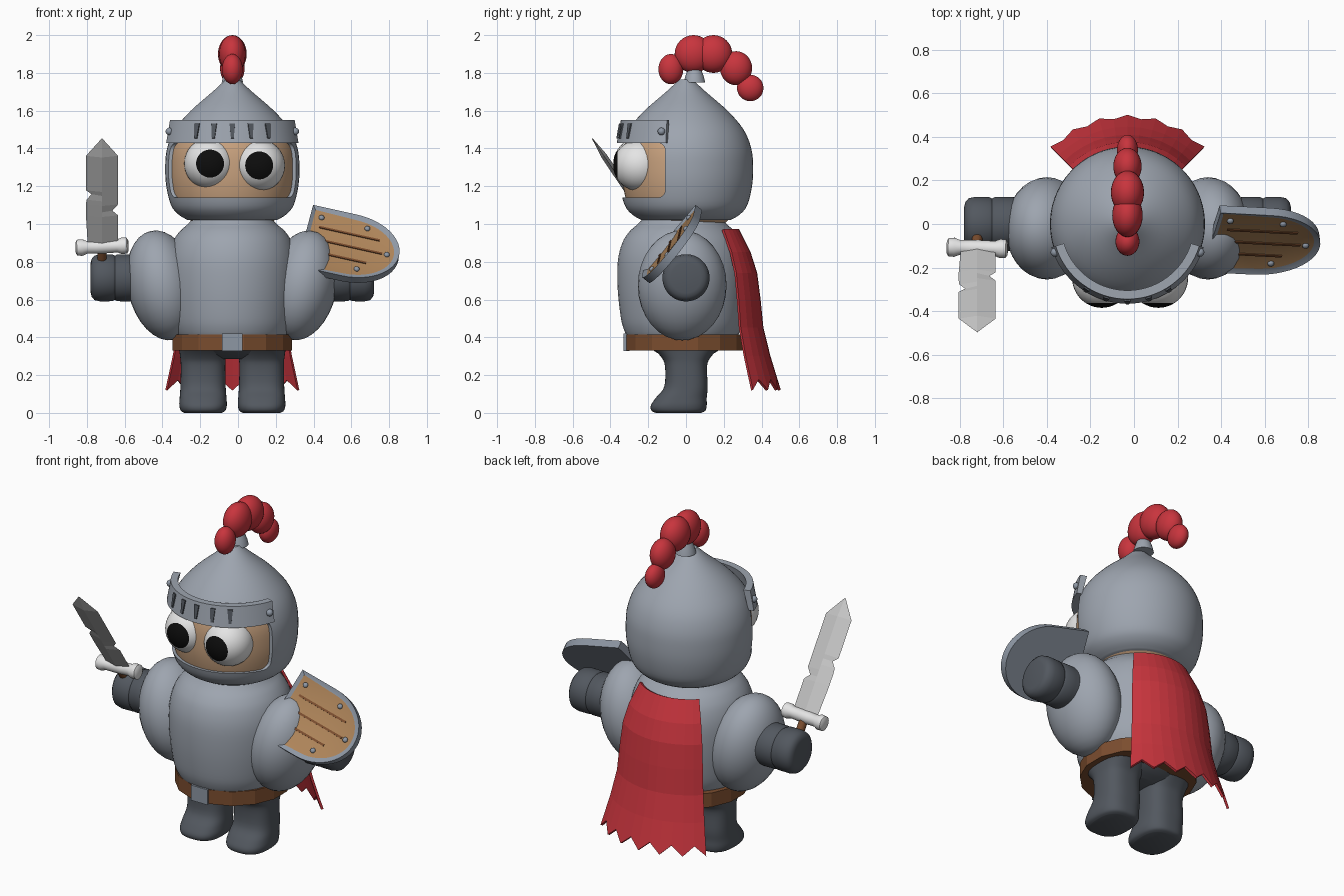
import bpy, bmesh
from math import sin, cos, radians, pi, copysign
from mathutils import Matrix, Vector

if "Cube" in bpy.data.objects:
    bpy.data.objects.remove(bpy.data.objects["Cube"])

X = -0.03  # body axis


def material(name, r, g, b):
    m = bpy.data.materials.new(name)
    m.use_nodes = True
    m.diffuse_color = (r, g, b, 1)
    m.node_tree.nodes["Principled BSDF"].inputs["Base Color"].default_value = (r, g, b, 1)
    return m


ARMOUR = material("armour grey", .34, .375, .43)
STEEL = material("steel trim", .27, .31, .37)
DARK = material("dark grey cloth", .085, .097, .115)
SKIN = material("skin tan", .58, .36, .21)
WOOD = material("light wood", .42, .23, .10)
BROWN = material("brown leather", .20, .075, .028)
RED = material("red", .58, .035, .047)
WHITE = material("off white", .78, .78, .78)
BLADE = material("blade grey", .56, .56, .56)
BLACK = material("black", .004, .004, .004)


def move(x, y, z):
    return Matrix.Translation((x, y, z))


def turn(deg, axis):
    return Matrix.Rotation(radians(deg), 4, axis)


def finish(name, bm, mats, matrix=Matrix(), angle=40):
    bmesh.ops.recalc_face_normals(bm, faces=bm.faces)
    bm.transform(matrix)
    me = bpy.data.meshes.new(name)
    bm.to_mesh(me)
    bm.free()
    for m in mats:
        me.materials.append(m)
    if angle:
        me.shade_smooth()
        me.set_sharp_from_angle(angle=radians(angle))
    ob = bpy.data.objects.new(name, me)
    bpy.context.collection.objects.link(ob)
    return ob


def skin(name, rings, mat, matrix=Matrix(), angle=40, closed=True):
    """Bridge a list of point rings, capping the ends when closed."""
    bm = bmesh.new()
    rows = [[bm.verts.new(p) for p in ring] for ring in rings]
    n = len(rows[0])
    for a, b in zip(rows, rows[1:]):
        for i in range(n if closed else n - 1):
            j = (i + 1) % n
            bm.faces.new((a[i], a[j], b[j], b[i]))
    if closed:
        bm.faces.new(rows[0])
        bm.faces.new(rows[-1])
    return finish(name, bm, [mat], matrix, angle)


def spline(pts, steps=4):
    """Smooth curve through the points."""
    out = []
    for i in range(len(pts) - 1):
        quad = [Vector(pts[max(0, min(len(pts) - 1, i + k))]) for k in (-1, 0, 1, 2)]
        a, b, c, d = quad
        for s in range(steps):
            t = s / steps
            out.append(b + (c - a) * t / 2 + (a - b * 2.5 + c * 2 - d / 2) * t * t
                       + ((b - c) * 1.5 + (d - a) / 2) * t ** 3)
    return out + [Vector(pts[-1])]


def loft(name, rings, mat, matrix=Matrix(), n=48, power=1.0, angle=40):
    """Stack of ovals, each given as height, x radius, y radius, y centre."""
    def bend(v):
        return copysign(abs(v) ** power, v)
    loops = []
    for z, rx, ry, cy in rings:
        arc = [2 * pi * (i + .5) / n for i in range(n)]
        loops.append([(rx * bend(cos(a)), cy + ry * bend(sin(a)), z) for a in arc])
    return skin(name, loops, mat, matrix, angle)


def lathe(name, profile, mat, matrix=Matrix(), **kw):
    return loft(name, [(z, r, r, 0) for z, r in profile], mat, matrix, **kw)


def ball(name, radii, mats, matrix, rings=16, cap=0):
    bm = bmesh.new()
    bmesh.ops.create_uvsphere(bm, u_segments=32, v_segments=rings, radius=1)
    for f in bm.faces:
        if cap and f.calc_center_median().z > cos(cap):
            f.material_index = 1
    return finish(name, bm, mats, matrix @ Matrix.Diagonal((*radii, 1)), 60)


def box(name, size, mat, matrix, taper=1.0):
    bm = bmesh.new()
    bmesh.ops.create_cube(bm, size=1)
    for v in bm.verts:
        if v.co.z < 0:
            v.co.x *= taper
    return finish(name, bm, [mat], matrix @ Matrix.Diagonal((*size, 1)), 0)


# Helmet with a rounded face opening, and the head inside it
axis = move(X, 0, 0)
outline = spline([(1.02, .235), (1.05, .285), (1.1, .325), (1.2, .35), (1.3, .356), (1.4, .346),
                  (1.5, .305), (1.6, .22), (1.7, .105), (1.765, .035)])
helmet = lathe("helmet", outline, ARMOUR, axis, n=64, angle=35)
bm = bmesh.new()
bmesh.ops.create_cube(bm, size=1)
bm.transform(move(X, -.41, 1.285) @ Matrix.Diagonal((1, .6, .29, 1)))
along = [e for e in bm.edges if abs(e.verts[0].co.x - e.verts[1].co.x) > .5]
bmesh.ops.bevel(bm, geom=along, offset=.04, segments=5, profile=.5, affect='EDGES')
cutter = finish("face_cutter", bm, [ARMOUR], angle=0)
cutter.hide_render = True
mod = helmet.modifiers.new("opening", 'BOOLEAN')
mod.operation = 'DIFFERENCE'
mod.object = cutter
bpy.context.view_layer.objects.active = helmet
bpy.ops.object.modifier_apply(modifier=mod.name)
bpy.data.objects.remove(cutter)
helmet.data.set_sharp_from_angle(angle=radians(35))
lathe("head", [(1.008, .21)] + [(z, r * .95) for z, r in outline if z < 1.5], SKIN, axis, n=64)

# Visor band with tapered slots and side rivets
band = []
for i in range(33):
    a = radians(-73 + 146 * i / 32)
    corners = [(.366, 1.43), (.345, 1.55), (.305, 1.55), (.335, 1.43)]
    band.append([(r * sin(a), -r * cos(a), z) for r, z in corners])
skin("visor_band", band, ARMOUR, axis, angle=30)
for a in range(-32, 33, 16):
    box("visor_slot", (.03, .02, .08), DARK,
        axis @ turn(a, 'Z') @ move(0, -.352, 1.492) @ turn(-10, 'X'), taper=.5)
for s in (-1, 1):
    ball("visor_rivet", (.02, .02, .02), [STEEL], move(X + s * .333, -.13, 1.49))

# Eyes with pupils painted on the front cap
for side, x, z in (("right", -.148, 1.32), ("left", .112, 1.31)):
    ball(side + "_eye", (.137, .137, .14), [WHITE, BLACK],
         move(x, -.245, z) @ turn(90, 'X'), rings=22, cap=radians(32.7))

# Plume
lathe("plume_socket", [(1.75, .057), (1.78, .05), (1.82, .035)], ARMOUR, move(X, .045, 0), n=24)
for y, z, rx, ry, rz in ((-.08, 1.82, .055, .066, .08), (.04, 1.9, .07, .1, .1),
                         (.145, 1.9, .076, .1, .1), (.265, 1.825, .065, .085, .09),
                         (.34, 1.72, .048, .07, .07)):
    ball("plume_puff", (rx, ry, rz), [RED], move(X, y, z))

# Torso, belt and buckle
lathe("torso", spline([(.395, .285), (.43, .305), (.5, .325), (.65, .342), (.8, .342), (.9, .318),
                       (.96, .28), (1.0, .235), (1.04, .2)]), ARMOUR, move(X, -.02, 0))
lathe("belt", [(.33, .322), (.415, .322)], BROWN, axis, n=16, angle=0)
box("buckle", (.11, .03, .092), STEEL, move(X, -.315, .373))

# Hips and legs
loft("hips", spline([(.285, .16, .08, 0), (.31, .23, .14, 0), (.35, .27, .2, 0)]), DARK, axis)
leg = spline([(0, .1, .12, -.04), (.012, .118, .143, -.04), (.04, .126, .148, -.038),
              (.08, .124, .135, -.025), (.14, .12, .115, 0), (.25, .118, .112, 0),
              (.3, .122, .135, 0), (.35, .13, .185, 0)])
# Shoulders and arms, mirrored
for s, side in ((-1, "right"), (1, "left")):
    loft(side + "_leg", leg, DARK, move(X + s * .155, 0, 0), power=.75)
    ball(side + "_shoulder", (.185, .235, .295), [ARMOUR],
         move(X + s * .37, -.02, .675) @ turn(s * 12, 'Y'))
    lathe(side + "_arm", [(.4, .115), (.55, .125), (.61, .124), (.622, .117), (.635, .124),
                          (.7, .125), (.73, .118), (.745, .1), (.75, .08)], DARK,
          move(X, 0, .715) @ turn(s * 90, 'Y'), angle=50)

# Cape with a toothed hem
rows = [(.97, .275), (.85, .335), (.74, .37), (.6, .388), (.45, .403), (.3, .44), (.12, .495)]
cloth = []
for z, r in rows:
    line = []
    for i in range(13):
        a = radians(-45 + 7.5 * i)
        notch = .055 if z < .2 and i % 2 else 0
        rr = r - notch * .3
        line.append((rr * sin(a), rr * cos(a), z + notch))
    cloth.append(line)
cape = skin("cape", cloth, RED, axis, angle=0, closed=False)
mod = cape.modifiers.new("thickness", 'SOLIDIFY')
mod.thickness = .014
mod.offset = 0

# Sword leaning forward
sword = move(-.72, -.11, .88) @ turn(34, 'X')
edges = [(0, .075, .085), (.2, .085, .085), (.23, .085, .055), (.27, .085, .085), (.3, .082, .085),
         (.335, .055, .085), (.36, .085, .085), (.58, .085, .085), (.69, .002, .002)]
skin("sword_blade", [[(-a, 0, l), (0, -.016 if a > .01 else -.002, l), (b, 0, l),
                      (0, .016 if a > .01 else .002, l)] for l, a, b in edges],
     BLADE, sword, angle=0)
half = [(.14, .028), (.132, .042), (.105, .044), (.08, .034), (.03, .036)]
lathe("sword_guard", [(-z, r) for z, r in half] + half[::-1], WHITE,
      sword @ turn(87, 'Y'), n=24)
lathe("sword_handle", [(-.2, .024), (0, .024)], BROWN, sword, n=16)

# Shield: rim plate with a sunken wooden face, planks and rivets
u = Vector((.495, -.025, -.11)).normalized()
v = Vector((.09, .27, .32))
v = (v - u * v.dot(u)).normalized()
w = u.cross(v)
shield = move(.355, -.085, .94) @ Matrix((u, v, w)).transposed().to_4x4()
bm = bmesh.new()
shape = [(0, -.215)]
for i in range(25):
    a = radians(-90 + 7.5 * i)
    shape.append((.24 + .27 * cos(a), .215 * sin(a)))
shape.append((0, .215))
plate = bm.faces.new([bm.verts.new((x, y, -.045)) for x, y in shape])
top = bmesh.ops.extrude_face_region(bm, geom=[plate])["geom"]
bmesh.ops.translate(bm, vec=(0, 0, .045), verts=[g for g in top if isinstance(g, bmesh.types.BMVert)])
bmesh.ops.recalc_face_normals(bm, faces=bm.faces)
face = max(bm.faces, key=lambda f: f.calc_center_median().z)
bmesh.ops.inset_individual(bm, faces=[face], thickness=.028, depth=-.012)
face.material_index = 1
finish("shield", bm, [STEEL, WOOD], shield, 30)
for t, length in ((-.085, .29), (0, .36), (.085, .33)):
    box("shield_groove", (length, .012, .008), BROWN, shield @ move(.06 + length / 2, t, -.011))
for s, t in ((.06, .15), (.06, -.15), (.31, .145), (.31, -.14), (.445, 0)):
    ball("shield_rivet", (.015, .015, .012), [STEEL], shield @ move(s, t, -.009), rings=10)
